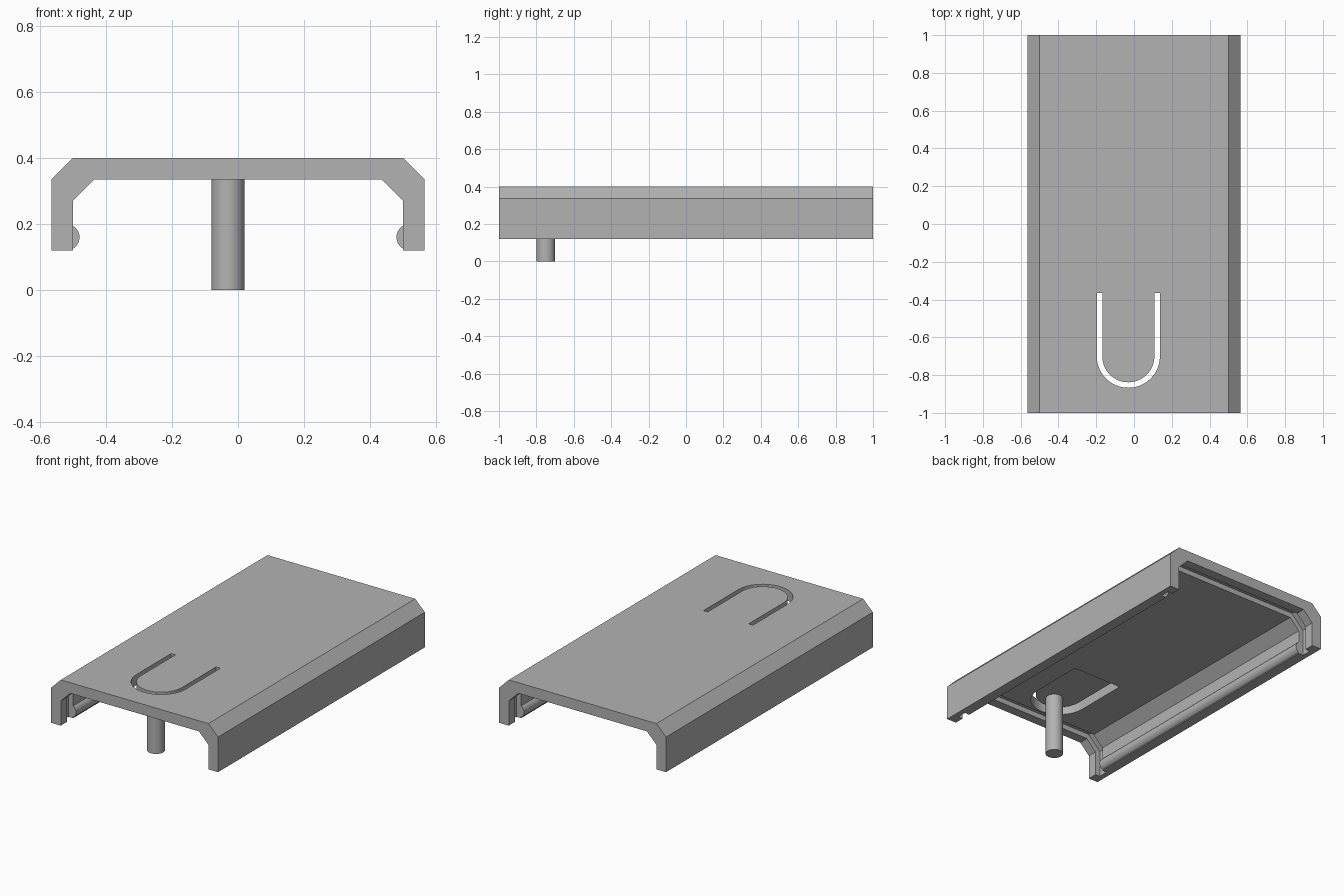
import bpy, bmesh
from math import pi, cos, sin, radians
from mathutils import Vector, Matrix

if "Cube" in bpy.data.objects:
    bpy.data.objects.remove(bpy.data.objects["Cube"])

grey = bpy.data.materials.new("plain_grey")
grey.use_nodes = True
colour = (0.45, 0.45, 0.45, 1)
grey.diffuse_color = colour
grey.node_tree.nodes["Principled BSDF"].inputs["Base Color"].default_value = colour


def finish(bm, name):
    bmesh.ops.recalc_face_normals(bm, faces=bm.faces)
    mesh = bpy.data.meshes.new(name)
    bm.to_mesh(mesh)
    bm.free()
    mesh.materials.append(grey)
    obj = bpy.data.objects.new(name, mesh)
    bpy.context.collection.objects.link(obj)
    return obj


def prism(name, outline, to_3d, push):
    """Extrude a flat outline along the push vector."""
    bm = bmesh.new()
    face = bm.faces.new([bm.verts.new(to_3d(a, b)) for a, b in outline])
    new = bmesh.ops.extrude_face_region(bm, geom=[face])["geom"]
    bmesh.ops.translate(bm, vec=push,
                        verts=[v for v in new if isinstance(v, bmesh.types.BMVert)])
    return finish(bm, name)


def rod(name, centre, radius, length, rotation=Matrix()):
    bm = bmesh.new()
    bmesh.ops.create_cone(bm, cap_ends=True, segments=48, radius1=radius, radius2=radius,
                          depth=length, matrix=Matrix.Translation(centre) @ rotation)
    return finish(bm, name)


def mirrored(half):
    return half + [(-x, z) for x, z in reversed(half)]


def smooth(obj):
    bpy.ops.object.select_all(action="DESELECT")
    obj.select_set(True)
    bpy.context.view_layer.objects.active = obj
    bpy.ops.object.shade_smooth_by_angle(angle=radians(30))


def cut(obj, cutter):
    cutter.hide_render = True
    mod = obj.modifiers.new("cut", "BOOLEAN")
    mod.operation = "DIFFERENCE"
    mod.solver = "EXACT"
    mod.object = cutter
    bpy.context.view_layer.objects.active = obj
    bpy.ops.object.modifier_apply(modifier=mod.name)
    bpy.data.objects.remove(cutter)


# Channel cover with chamfered shoulders
section = mirrored([(0.5, 0.12), (0.565, 0.12), (0.565, 0.335), (0.5, 0.4)])
inside = mirrored([(0.5, 0.12), (0.5, 0.27), (0.435, 0.335)])
cover = prism("cover", section + inside[::-1][1:-1],
              lambda x, z: (x, -1, z), Vector((0, 2, 0)))

# Groove around the inside near each end
groove = mirrored([(0.532, 0.05), (0.532, 0.283), (0.448, 0.367)])
for start in (-0.94, 0.88):
    cut(cover, prism("groove_cutter", groove,
                     lambda x, z: (x, start, z), Vector((0, 0.06, 0))))

# Flexible tongue: thinned underneath, freed by a U-shaped slot
TONGUE_X, ARC_Y, ROOT_Y = -0.03, -0.7, -0.365


def u_outline(radius, steps=32):
    arc = [(TONGUE_X + radius * cos(pi + pi * i / steps),
            ARC_Y + radius * sin(pi + pi * i / steps)) for i in range(steps + 1)]
    return [(TONGUE_X - radius, ROOT_Y)] + arc + [(TONGUE_X + radius, ROOT_Y)]


outer, inner = u_outline(0.167), u_outline(0.138)
cut(cover, prism("recess_cutter", outer,
                 lambda x, y: (x, y, 0.25), Vector((0, 0, 0.117))))
cut(cover, prism("slot_cutter", outer + inner[::-1],
                 lambda x, y: (x, y, 0.25), Vector((0, 0, 0.25))))
smooth(cover)

# Push pin under the tongue
smooth(rod("push_pin", (TONGUE_X, -0.75, 0.19), 0.05, 0.38))

# Snap beads along the inside of both walls
for side, x in (("left", 0.52), ("right", -0.52)):
    smooth(rod(side + "_snap_bead", (x, 0, 0.16), 0.04, 1.76,
               Matrix.Rotation(pi / 2, 4, "X")))
